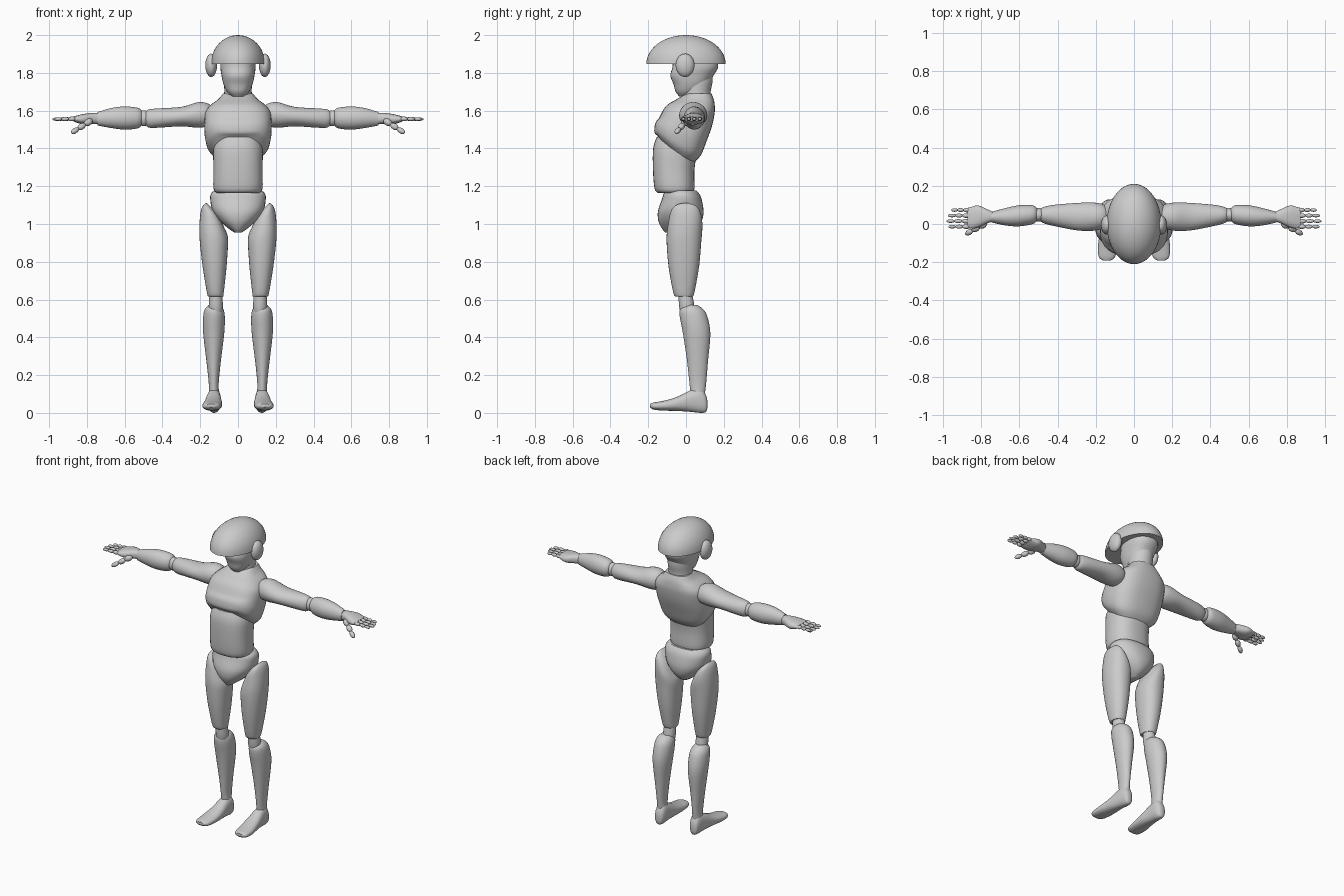
import bpy
import bmesh
from math import sin, cos, pi, copysign
from mathutils import Vector, Matrix

default = bpy.data.objects.get("Cube")
if default:
    bpy.data.objects.remove(default, do_unlink=True)

grey = bpy.data.materials.new("light grey")
grey.use_nodes = True
grey.diffuse_color = (.6, .6, .6, 1)
grey.node_tree.nodes["Principled BSDF"].inputs["Base Color"].default_value = (.6, .6, .6, 1)


def finish(name, bm, side=1, warp=None):
    """Turn a bmesh into a smooth shaded object, optionally mirrored to the other side."""
    bmesh.ops.remove_doubles(bm, verts=bm.verts, dist=.0001)
    for vert in bm.verts:
        if warp:
            vert.co = warp(vert.co.copy())
        vert.co.x *= side
    bmesh.ops.recalc_face_normals(bm, faces=bm.faces)
    mesh = bpy.data.meshes.new(name)
    bm.to_mesh(mesh)
    bm.free()
    mesh.materials.append(grey)
    obj = bpy.data.objects.new(name, mesh)
    bpy.context.collection.objects.link(obj)
    bpy.ops.object.select_all(action='DESELECT')
    bpy.context.view_layer.objects.active = obj
    obj.select_set(True)
    bpy.ops.object.shade_smooth_by_angle(angle=pi / 4)
    return obj


def spline(a, b, c, d, t):
    """Catmull-Rom step between two neighbouring sections."""
    return [(2 * q + (r - p) * t + (2 * p - 5 * q + 4 * r - s) * t * t
             + (3 * q - p - 3 * r + s) * t ** 3) / 2 for p, q, r, s in zip(a, b, c, d)]


def loft(name, axis, sections, side=1, power=2, steps=4, segments=32, warp=None):
    """Skin sections of (position, u low, u high, v low, v high) along an axis."""
    padded = [sections[0]] + list(sections) + [sections[-1]]
    smooth = [spline(*padded[i:i + 4], k / steps)
              for i in range(len(sections) - 1) for k in range(steps)]
    smooth.append(sections[-1])
    bm = bmesh.new()
    rings = []
    for t, u_low, u_high, v_low, v_high in smooth:
        ring = []
        for k in range(segments):
            angle = 2 * pi * k / segments
            cu, cv = [copysign(abs(f(angle)) ** (2 / power), f(angle)) for f in (cos, sin)]
            u = (u_low + u_high + (u_high - u_low) * cu) / 2
            v = (v_low + v_high + (v_high - v_low) * cv) / 2
            point = {'x': (t, u, v), 'y': (u, t, v), 'z': (u, v, t)}[axis]
            ring.append(bm.verts.new(point))
        rings.append(ring)
    for lower, upper in zip(rings, rings[1:]):
        for k in range(segments):
            n = (k + 1) % segments
            bm.faces.new((lower[k], lower[n], upper[n], upper[k]))
    bm.faces.new(rings[0])
    bm.faces.new(rings[-1])
    return finish(name, bm, side, warp)


def body(name, sections, **options):
    """Centred loft with sections of (height, half width, front, back)."""
    return loft(name, 'z', [(z, -w, w, front, back) for z, w, front, back in sections], **options)


def ball(name, centre, radii, side=1, detail=24):
    bm = bmesh.new()
    matrix = Matrix.Translation(centre) @ Matrix.Diagonal((*radii, 1))
    bmesh.ops.create_uvsphere(bm, u_segments=detail, v_segments=detail // 2, radius=1, matrix=matrix)
    return finish(name, bm, side)


def digit(name, start, end, radius, side, joints=3):
    """Finger made from a chain of small rounded segments."""
    start, end = Vector(start), Vector(end)
    span = (end - start) / joints
    turn = span.to_track_quat('Z', 'Y').to_matrix().to_4x4()
    bm = bmesh.new()
    for j in range(joints):
        size = radius * (1 - .12 * j)
        matrix = Matrix.Translation(start + span * (j + .5)) @ turn \
            @ Matrix.Diagonal((size, size, span.length * .56, 1))
        bmesh.ops.create_uvsphere(bm, u_segments=12, v_segments=8, radius=1, matrix=matrix)
    return finish(name, bm, side)


def clamp(value):
    return max(0, min(1, value))


def rib_arch(p):
    """Raise the lower edge of the chest toward the front."""
    p.z += clamp((1.56 - p.z) / .25) * .15 * clamp(.5 - p.y / .3) ** 2
    return p


def hip_slant(p):
    """Lower the inner side of the thigh's top edge."""
    p.z -= clamp((p.z - .88) / .2) * clamp((.17 - p.x) / .1) * .1
    return p


# Helmet, head and neck
dome = [pi / 2 * k / 12 for k in range(13)]
body("helmet", [(1.848 + .152 * sin(a), .143 * cos(a), -.21 * cos(a), .21 * cos(a)) for a in dome],
     steps=1, segments=48)
body("head", [(1.675, .03, -.035, .02), (1.7, .058, -.055, .08), (1.74, .077, -.066, .115),
              (1.785, .087, -.083, .145), (1.83, .093, -.072, .17), (1.88, .09, -.07, .16)], power=2.3)
body("neck", [(1.61, .085, -.04, .15), (1.64, .079, -.03, .145), (1.69, .073, -.02, .13),
              (1.75, .073, -.02, .14), (1.8, .07, 0, .14)])

# Torso
body("chest", [(1.31, .125, -.14, .045), (1.36, .16, -.165, .08), (1.44, .176, -.167, .11),
               (1.52, .178, -.157, .138), (1.59, .174, -.128, .152), (1.63, .145, -.1, .152),
               (1.66, .105, -.05, .147), (1.69, .08, 0, .135)], power=2.7, warp=rib_arch)
body("abdomen", [(1.165, .115, -.15, .035), (1.19, .13, -.167, .045), (1.29, .13, -.175, .045),
                 (1.4, .13, -.174, .06), (1.46, .11, -.155, .06)], power=2.4)
body("waist", [(1.12, .11, -.11, .05), (1.2, .1, -.11, .03)])
body("pelvis", [(.955, .02, -.11, .02), (.98, .055, -.13, .06), (1.02, .1, -.147, .085),
                (1.07, .135, -.148, .093), (1.13, .147, -.128, .083), (1.16, .143, -.118, .07),
                (1.178, .125, -.1, .055)], power=2.2)

for side, label in ((1, "left"), (-1, "right")):
    ball(label + "_ear_cover", (.142, -.005, 1.84), (.031, .05, .062), side)

    # Leg
    loft(label + "_thigh", 'z', [
        (.615, .078, .158, -.055, .035), (.64, .075, .165, -.068, .045), (.78, .06, .188, -.093, .07),
        (.93, .052, .204, -.103, .082), (1.03, .06, .202, -.094, .087), (1.09, .08, .19, -.08, .075),
        (1.115, .105, .165, -.05, .045)], side, 2.2, warp=hip_slant)
    loft(label + "_knee", 'z', [
        (.5, .09, .145, -.02, .04), (.56, .08, .155, -.036, .045), (.64, .085, .15, -.04, .03)], side)
    loft(label + "_shin", 'z', [
        (.1, .1, .155, .025, .1), (.16, .102, .155, .018, .107), (.28, .09, .168, .005, .117),
        (.42, .073, .184, -.016, .129), (.51, .07, .184, -.033, .113), (.55, .078, .175, -.03, .09),
        (.57, .095, .155, 0, .06)], side)
    loft(label + "_foot", 'y', [
        (-.19, .12, .165, .03, .048), (-.17, .098, .185, .017, .055), (-.11, .087, .188, .012, .066),
        (-.04, .085, .178, .01, .088), (.03, .09, .167, .005, .122), (.08, .092, .16, 0, .13),
        (.105, .102, .152, .005, .095), (.113, .118, .138, .025, .065)], side, 2.3)

    # Arm
    loft(label + "_upper_arm", 'x', [
        (.13, .01, .07, 1.55, 1.61), (.155, -.02, .1, 1.52, 1.636), (.21, -.035, .112, 1.51, 1.645),
        (.3, -.033, .11, 1.517, 1.62), (.42, -.01, .1, 1.51, 1.612), (.47, .003, .09, 1.51, 1.607),
        (.49, .015, .08, 1.525, 1.595)], side)
    ball(label + "_elbow", (.5, .048, 1.56), (.04, .036, .042), side)
    loft(label + "_forearm", 'x', [
        (.505, .02, .08, 1.53, 1.595), (.53, 0, .098, 1.507, 1.615), (.6, -.012, .098, 1.5, 1.622),
        (.67, -.008, .084, 1.508, 1.614), (.745, .008, .064, 1.522, 1.592)], side)

    # Hand
    loft(label + "_palm", 'x', [
        (.73, .015, .06, 1.53, 1.585), (.77, .003, .078, 1.53, 1.588), (.815, -.018, .097, 1.527, 1.583),
        (.85, -.024, .09, 1.535, 1.575), (.872, -.02, .084, 1.545, 1.568)], side, 2.4, 3)
    reach = {"little": .955, "ring": .972, "middle": .98, "index": .97}
    for k, (finger, tip) in enumerate(reach.items()):
        y = .073 - .029 * k
        digit(f"{label}_{finger}_finger", (.86, y, 1.557), (tip, y, 1.555), .012, side)
    digit(label + "_thumb", (.775, .005, 1.55), (.88, -.053, 1.483), .019, side)
